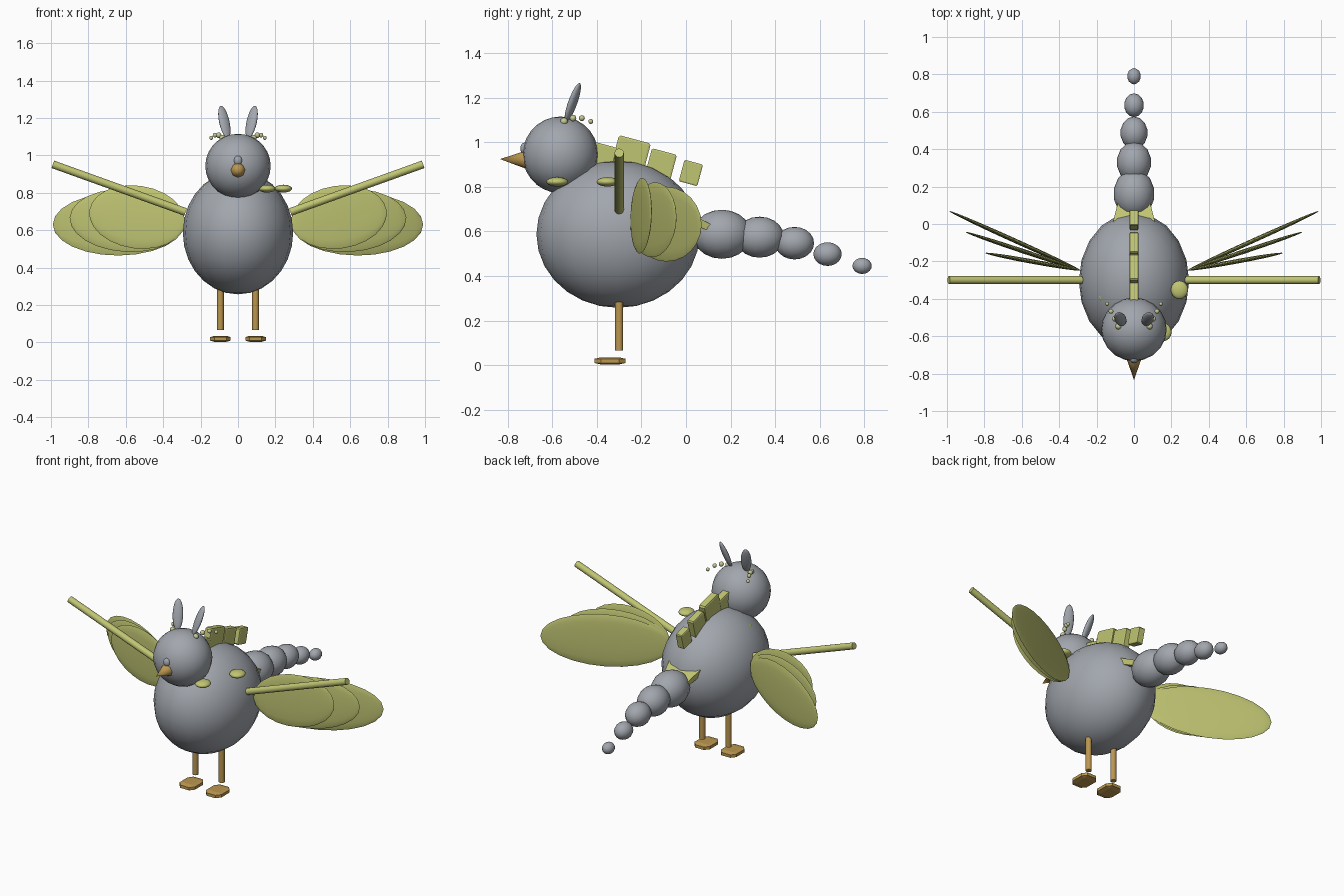
import bpy
import bmesh
import math
from mathutils import Matrix, Vector

cube = bpy.data.objects.get("Cube")
if cube:
    bpy.data.objects.remove(cube, do_unlink=True)


def material(name, rgb):
    m = bpy.data.materials.new(name)
    m.use_nodes = True
    m.diffuse_color = (*rgb, 1)
    bsdf = m.node_tree.nodes["Principled BSDF"]
    bsdf.inputs["Base Color"].default_value = (*rgb, 1)
    bsdf.inputs["Roughness"].default_value = 0.7
    return m


GREY = material("slate grey", (0.36, 0.385, 0.42))
OLIVE = material("olive yellow", (0.53, 0.56, 0.17))
PALE = material("pale olive", (0.56, 0.58, 0.31))
GOLD = material("gold", (0.5, 0.31, 0.08))


def finish(name, bm, mat, matrix, smooth):
    """Turn a bmesh into a placed, coloured object."""
    bm.transform(matrix)
    bmesh.ops.recalc_face_normals(bm, faces=bm.faces)
    mesh = bpy.data.meshes.new(name)
    bm.to_mesh(mesh)
    bm.free()
    mesh.materials.append(mat)
    ob = bpy.data.objects.new(name, mesh)
    bpy.context.collection.objects.link(ob)
    if smooth:
        bpy.ops.object.select_all(action="DESELECT")
        ob.select_set(True)
        bpy.context.view_layer.objects.active = ob
        bpy.ops.object.shade_smooth_by_angle(angle=math.radians(50))
    return ob


def aim(direction):
    """Rotation that turns +z towards a direction."""
    return Vector(direction).to_track_quat("Z", "Y").to_matrix().to_4x4()


def ball(name, centre, radii, mat, rot=None, segments=16, rings=12):
    bm = bmesh.new()
    bmesh.ops.create_uvsphere(bm, u_segments=segments, v_segments=rings, radius=1)
    m = Matrix.Translation(centre) @ (rot or Matrix()) @ Matrix.Diagonal((*radii, 1))
    return finish(name, bm, mat, m, True)


def rod(name, start, end, r1, r2, mat, segments=12):
    a, b = Vector(start), Vector(end)
    bm = bmesh.new()
    bmesh.ops.create_cone(bm, cap_ends=True, segments=segments, radius1=r1,
                          radius2=r2, depth=(b - a).length)
    return finish(name, bm, mat, Matrix.Translation((a + b) / 2) @ aim(b - a), True)


def block(name, centre, half, mat, tilt=0, bevel=0.2, taper=1):
    """Chamfered box; taper narrows its back end."""
    bm = bmesh.new()
    bmesh.ops.create_cube(bm, size=2)
    for v in bm.verts:
        if v.co.y > 0:
            v.co.x *= taper
            v.co.z *= taper
    if bevel:
        bmesh.ops.bevel(bm, geom=bm.edges[:], offset=bevel, segments=1, affect="EDGES")
    m = (Matrix.Translation(centre) @ Matrix.Rotation(math.radians(tilt), 4, "X")
         @ Matrix.Diagonal((*half, 1)))
    return finish(name, bm, mat, m, False)


# Body and head
ball("body", (0, -0.305, 0.587), (0.295, 0.366, 0.33), GREY, segments=20, rings=14)
ball("head", (0, -0.563, 0.943), (0.175, 0.17, 0.172), GREY, segments=20, rings=14)
rod("beak", (0, -0.72, 0.922), (0, -0.834, 0.924), 0.04, 0, GOLD, 8)
ball("brow_knob", (0, -0.725, 0.972), (0.022, 0.018, 0.026), GREY)

# Tail beads shrinking towards the tip
tail = [(0.161, 0.587, 0.11), (0.33, 0.574, 0.092), (0.487, 0.547, 0.073),
        (0.635, 0.498, 0.053), (0.79, 0.445, 0.036)]
for i, (y, z, r) in enumerate(tail):
    ball(f"tail_bead_{i + 1}", (0, y, z), (r, r * 1.2, r), GREY, segments=14, rings=10)
block("tail_plate", (0, 0.02, 0.656), (0.135, 0.118, 0.024), OLIVE, -24, 0, 0.6)

# Back crest plates
crest = [(-0.375, 0.93, 0.055, 0.06), (-0.247, 0.945, 0.074, 0.07),
         (-0.112, 0.9, 0.058, 0.06), (0.022, 0.862, 0.043, 0.05)]
for i, (y, z, hy, hz) in enumerate(crest):
    block(f"crest_plate_{i + 1}", (0, y, z), (0.023, hy, hz), OLIVE, -15, 0.12)

# Body spots
for i, (x, y) in enumerate([(0.155, -0.578), (0.243, -0.352), (-0.145, -0.38)]):
    ball(f"body_spot_{i + 1}", (x, y, 0.822), (0.046, 0.049, 0.021), OLIVE)

for side, s in (("left", 1), ("right", -1)):
    # Ears
    ball(f"{side}_ear", (s * 0.073, -0.508, 1.178), (0.031, 0.016, 0.094), GREY,
         aim((s * 0.035, 0.06, 0.17)))

    # Bead string beside the ear
    for i in range(4):
        r = 0.017 - 0.002 * i
        z = 1.108 if i in (1, 2) else 1.093
        ball(f"{side}_head_bead_{i + 1}", (s * (0.083 + 0.02 * i), -0.547 + 0.04 * i, z),
             (r, r, r), PALE, segments=10, rings=8)

    # Wing bone
    rod(f"{side}_wing_bone", (s * 0.28, -0.3, 0.697), (s * 0.99, -0.3, 0.952),
        0.021, 0.021, OLIVE)

    # Wing feathers fanned backwards from one root
    root = Vector((s * 0.285, -0.248, 0.635))
    tips = [(0.99, 0.07, 0.63), (0.9, -0.043, 0.668), (0.795, -0.155, 0.705)]
    for i, (x, y, z) in enumerate(tips):
        tip = Vector((s * x, y, z))
        along = (tip - root).normalized()
        flat = along.cross(Vector((0, 0, 1))).normalized()
        rot = Matrix((flat, along.cross(flat), along)).transposed().to_4x4()
        ball(f"{side}_feather_{i + 1}", (root + tip) / 2,
             (0.012, 0.168, (tip - root).length / 2), OLIVE, rot)

    # Leg and foot
    rod(f"{side}_leg", (s * 0.094, -0.3, 0.065), (s * 0.094, -0.3, 0.33),
        0.018, 0.018, GOLD)
    block(f"{side}_foot", (s * 0.094, -0.341, 0.019), (0.055, 0.07, 0.016), GOLD, 0, 0.42)
